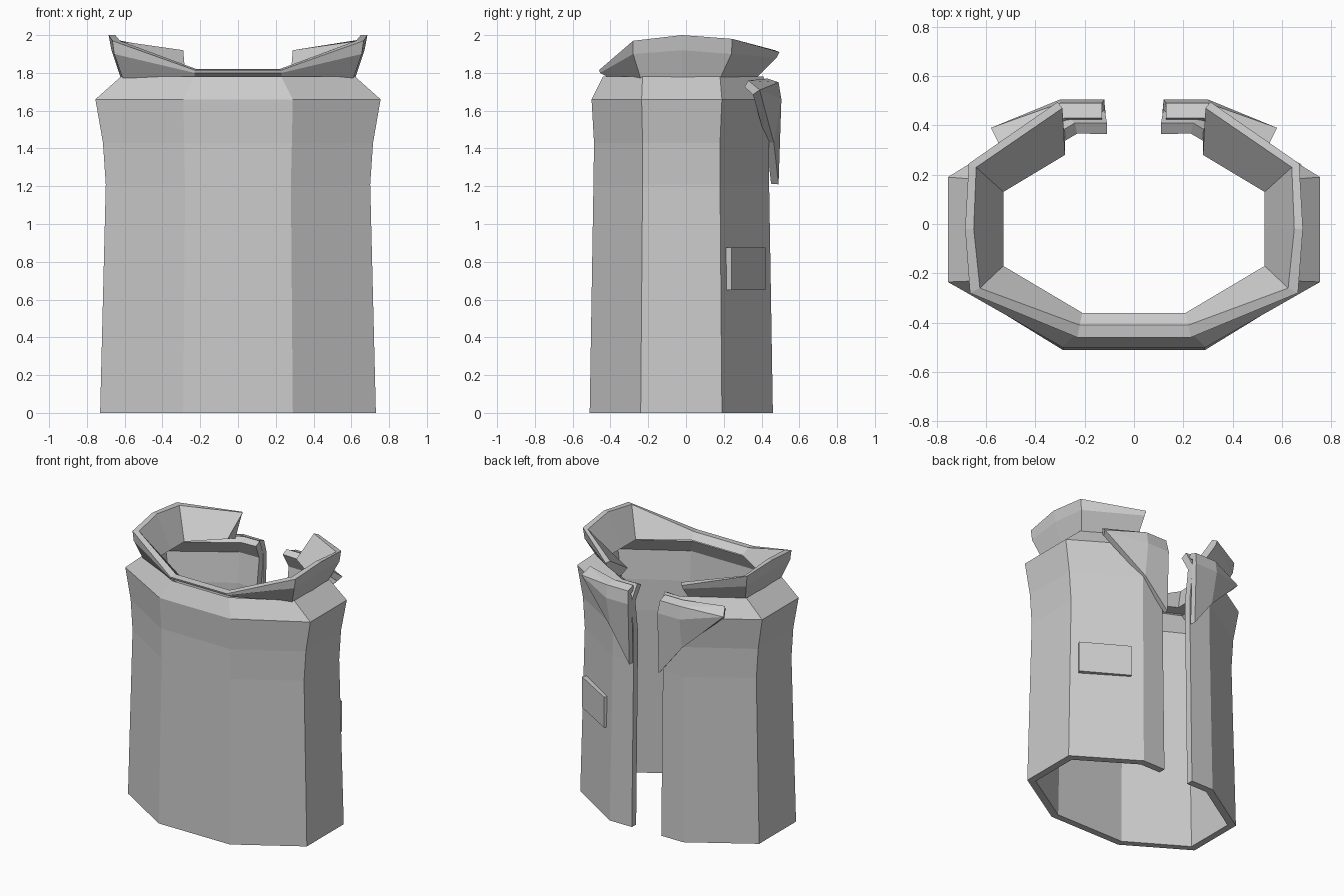
import bpy, bmesh

if "Cube" in bpy.data.objects:
    bpy.data.objects.remove(bpy.data.objects["Cube"])


def make_object(name, verts, faces, recalc=True):
    mesh = bpy.data.meshes.new(name)
    mesh.from_pydata(verts, [], faces)
    if recalc:
        bm = bmesh.new()
        bm.from_mesh(mesh)
        bmesh.ops.recalc_face_normals(bm, faces=bm.faces)
        bm.to_mesh(mesh)
        bm.free()
    obj = bpy.data.objects.new(name, mesh)
    bpy.context.collection.objects.link(obj)
    return obj


def thicken(obj, thickness):
    mod = obj.modifiers.new("thickness", 'SOLIDIFY')
    mod.thickness = thickness
    mod.offset = -1
    mod.use_even_offset = True


def flip(points):
    return [(-x, y, z) for x, y, z in points]


# Body: open octagonal shell, one row per height
# z, front x, front y, side x, side front y, side back y, back x, back y, opening x
rows = [
    (0.00, 0.29, -0.51, 0.73, -0.24, 0.19, 0.30, 0.46, 0.12),
    (1.21, 0.28, -0.49, 0.70, -0.23, 0.18, 0.29, 0.44, 0.12),
    (1.43, 0.285, -0.487, 0.715, -0.23, 0.18, 0.29, 0.44, 0.12),
    (1.66, 0.29, -0.50, 0.755, -0.235, 0.19, 0.30, 0.47, 0.12),
    (1.78, 0.23, -0.44, 0.62, -0.23, 0.18, 0.24, 0.41, 0.11),
]
verts = []
for z, fx, fy, sx, s0, s1, bx, by, ox in rows:
    half = [(fx, fy, z), (sx, s0, z), (sx, s1, z), (bx, by, z), (ox, by, z)]
    verts += flip(half)[::-1] + half
n = 10
faces = [(r * n + s, r * n + s + 1, (r + 1) * n + s + 1, (r + 1) * n + s)
         for r in range(len(rows) - 1) for s in range(n - 1)]
body = make_object("vest_body", verts, faces, recalc=False)
thicken(body, 0.05)

# Collar: flared band, each section runs outer base, outer mid, outer rim, inner rim, inner base
sections = [
    [(0.23, -0.40, 1.77), (0.23, -0.455, 1.80), (0.23, -0.46, 1.815), (0.22, -0.41, 1.82), (0.21, -0.36, 1.78)],
    [(0.61, -0.24, 1.77), (0.655, -0.28, 1.90), (0.665, -0.28, 1.97), (0.625, -0.26, 1.97), (0.53, -0.17, 1.77)],
    [(0.62, -0.02, 1.77), (0.67, -0.02, 1.92), (0.685, -0.02, 2.00), (0.65, -0.02, 2.00), (0.53, -0.02, 1.77)],
    [(0.61, 0.18, 1.77), (0.66, 0.24, 1.90), (0.67, 0.245, 1.98), (0.64, 0.23, 1.97), (0.53, 0.13, 1.77)],
    [(0.28, 0.37, 1.77), (0.31, 0.48, 1.88), (0.31, 0.495, 1.91), (0.29, 0.47, 1.92), (0.28, 0.28, 1.80)],
]
loop = [flip(s) for s in sections[::-1]] + sections
verts = [p for s in loop for p in s]
k, m = 5, len(loop)
faces = [(i * k + j, (i + 1) * k + j, (i + 1) * k + (j + 1) % k, i * k + (j + 1) % k)
         for i in range(m - 1) for j in range(k)]
faces += [tuple(range(k)), tuple(range((m - 1) * k, m * k))]
make_object("collar", verts, faces)

# Lapels: folded pointed flaps beside the back opening
lapel_points = [
    (0.13, 0.43, 1.77), (0.28, 0.43, 1.77),   # fold line
    (0.13, 0.49, 1.75), (0.30, 0.49, 1.75),   # top edge
    (0.12, 0.505, 1.66), (0.30, 0.505, 1.66),
    (0.55, 0.33, 1.76), (0.58, 0.39, 1.71),   # side point
    (0.29, 0.465, 1.43), (0.12, 0.49, 1.21),  # lower point
]
lapel_faces = [(0, 1, 3, 2), (2, 3, 5, 4), (1, 6, 3), (3, 6, 7), (3, 7, 5),
               (5, 7, 8), (4, 5, 8, 9)]
for side, sign in (("right", 1), ("left", -1)):
    pts = lapel_points if sign > 0 else flip(lapel_points)
    fcs = [f[::-1] for f in lapel_faces] if sign > 0 else lapel_faces
    lapel = make_object(side + "_lapel", pts, fcs, recalc=False)
    # face the flap outward before thickening toward the body
    if lapel.data.polygons[1].normal.y < 0:
        lapel.data.flip_normals()
    thicken(lapel, 0.04)

# Pocket: thin slab on the right rear panel
pocket_verts = []
for out in (-0.02, 0.03):
    for x, y in ((0.665, 0.215), (0.36, 0.395)):
        for z in (0.65, 0.875):
            pocket_verts.append((x + out * 0.51, y + out * 0.86, z))
make_object("pocket", pocket_verts,
            [(0, 1, 3, 2), (4, 5, 7, 6), (0, 1, 5, 4), (2, 3, 7, 6), (0, 2, 6, 4), (1, 3, 7, 5)])
